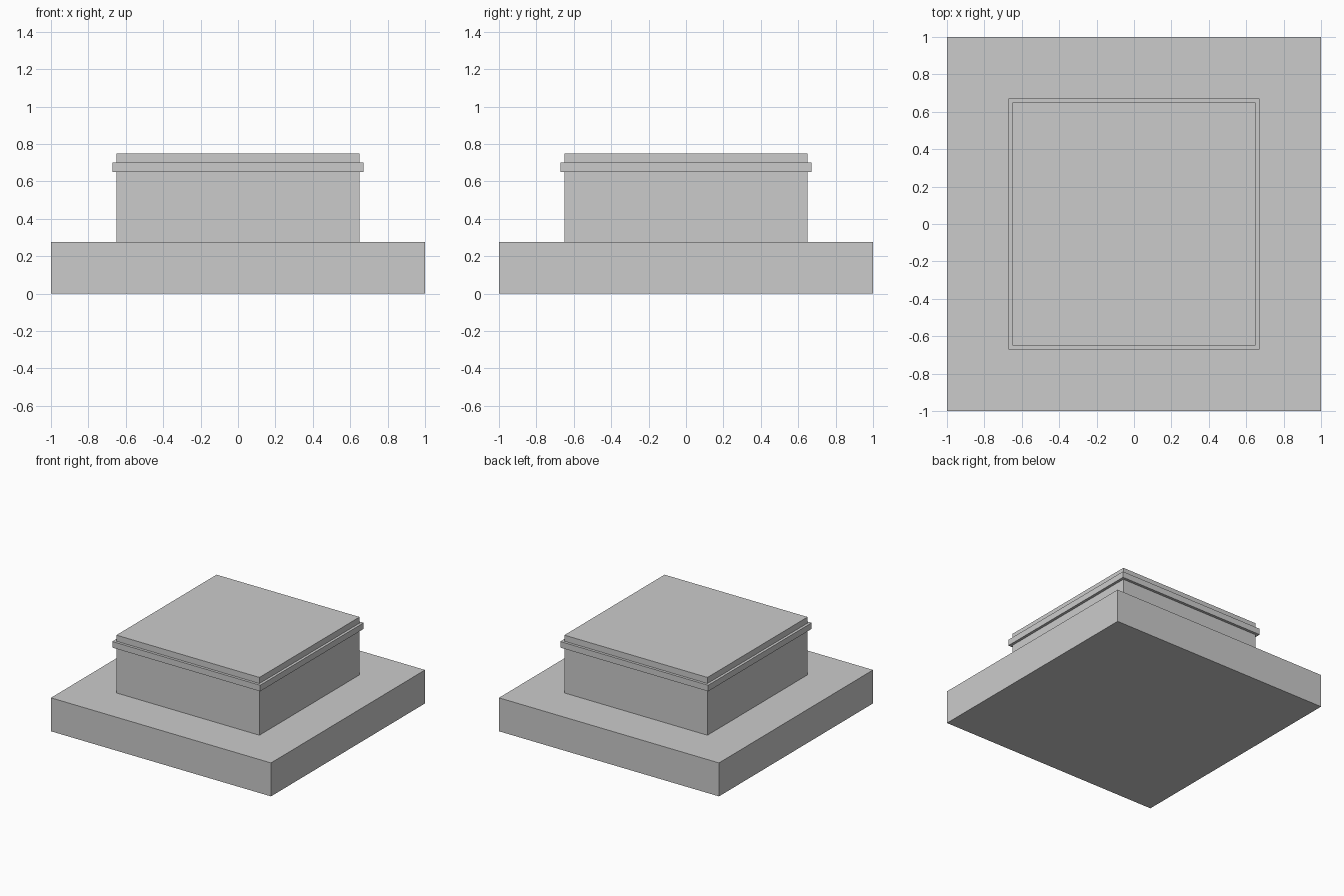
import bpy

if "Cube" in bpy.data.objects:
    bpy.data.objects.remove(bpy.data.objects["Cube"])


def box(name, half_width, z_bottom, z_top):
    """Square block centred on the z axis."""
    bpy.ops.mesh.primitive_cube_add(size=1, location=(0, 0, (z_bottom + z_top) / 2))
    obj = bpy.context.object
    obj.name = name
    obj.scale = (2 * half_width, 2 * half_width, z_top - z_bottom)
    bpy.ops.object.transform_apply(location=False, rotation=False, scale=True)
    return obj


# Wide bottom slab
box("base_slab", 1.0, 0.0, 0.275)
# Narrower block standing on the slab
box("upper_block", 0.65, 0.275, 0.75)
# Thin raised trim running round the block near its top
box("trim_band", 0.672, 0.65, 0.70)
